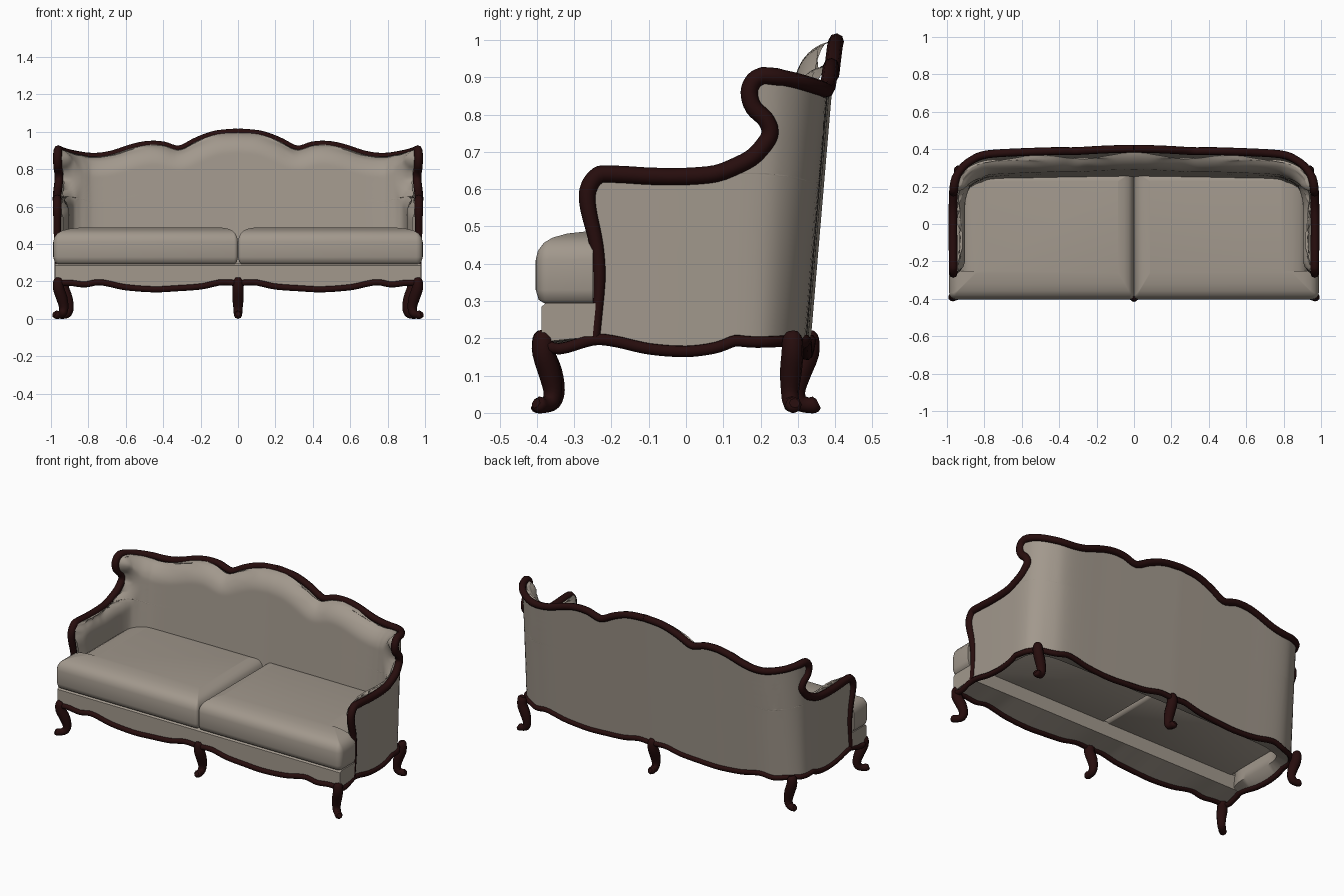
import bpy, math
from mathutils import Vector

if "Cube" in bpy.data.objects:
    bpy.data.objects.remove(bpy.data.objects["Cube"])


def material(name, rgb):
    m = bpy.data.materials.new(name)
    m.diffuse_color = (*rgb, 1)
    m.use_nodes = True
    m.node_tree.nodes["Principled BSDF"].inputs["Base Color"].default_value = m.diffuse_color
    return m


FABRIC = material("beige_fabric", (0.36, 0.315, 0.265))
WOOD = material("dark_wood", (0.02, 0.004, 0.004))


def smooth_line(pts, n=6):
    """Catmull-Rom samples through the given points."""
    p = [Vector(q) for q in pts]
    p = [2 * p[0] - p[1]] + p + [2 * p[-1] - p[-2]]
    out = []
    for a, b, c, d in zip(p, p[1:], p[2:], p[3:]):
        for i in range(n):
            t = i / n
            out.append(0.5 * (2 * b + (c - a) * t + (2 * a - 5 * b + 4 * c - d) * t * t
                              + (3 * b - a - 3 * c + d) * t ** 3))
    return out + [p[-2]]


def interp(table, x):
    if x <= table[0][0]:
        return table[0][1]
    for (x0, y0), (x1, y1) in zip(table, table[1:]):
        if x <= x1:
            return y0 + (y1 - y0) * (x - x0) / max(x1 - x0, 1e-9)
    return table[-1][1]


def select(ob):
    bpy.ops.object.select_all(action='DESELECT')
    ob.select_set(True)
    bpy.context.view_layer.objects.active = ob


def finish(ob, mat, mirror, angle):
    ob.data.materials.append(mat)
    if mirror:
        ob.modifiers.new("mirror", 'MIRROR')
    select(ob)
    bpy.ops.object.shade_smooth_by_angle(angle=math.radians(angle))


def mesh_object(name, verts, faces, mat, mirror=True, angle=40):
    me = bpy.data.meshes.new(name)
    me.from_pydata(verts, [], faces)
    ob = bpy.data.objects.new(name, me)
    bpy.context.collection.objects.link(ob)
    finish(ob, mat, mirror, angle)


def tube(name, pts, radii, mirror=True):
    """Round bar along a path with a radius at each point."""
    cu = bpy.data.curves.new(name, 'CURVE')
    cu.dimensions = '3D'
    cu.bevel_depth = 1.0
    cu.bevel_resolution = 2
    cu.use_fill_caps = True
    sp = cu.splines.new('POLY')
    sp.points.add(len(pts) - 1)
    for q, p, r in zip(sp.points, pts, radii):
        q.co = (*p, 1)
        q.radius = r
    ob = bpy.data.objects.new(name, cu)
    bpy.context.collection.objects.link(ob)
    select(ob)
    bpy.ops.object.convert(target='MESH')
    ob = bpy.context.view_layer.objects.active
    ob.data.materials.clear()
    finish(ob, WOOD, mirror, 50)


# Plan line of the shell, from the back centre round to the arm front
PLAN = smooth_line([(0, .403), (.3, .398), (.5, .394), (.77, .386), (.87, .35),
                    (.935, .285), (.963, .2), (.968, 0), (.966, -.3)], 10)
ARC = [0.0]
for a, b in zip(PLAN, PLAN[1:]):
    ARC.append(ARC[-1] + (b - a).length)
X_OF = [(s, p.x) for s, p in zip(ARC, PLAN)]
Y_OF = [(s, p.y) for s, p in zip(ARC, PLAN)]
S_OF_Y = [(p.y, s) for s, p in zip(ARC, PLAN)][::-1]

# Heights: scalloped back crest, front and side apron waves
CREST = [(p.x, p.y) for p in smooth_line(
    [(0, .997), (.12, .985), (.22, .95), (.315, .905), (.4, .927), (.48, .93), (.56, .915),
     (.68, .877), (.78, .866), (.88, .88), (.935, .895), (.963, .905)])]
WAVE_X = [(p.x, p.y) for p in smooth_line(
    [(0, .19), (.08, .195), (.13, .187), (.2, .172), (.32, .163), (.45, .157), (.6, .168),
     (.69, .187), (.75, .195), (.82, .183), (.9, .192), (.96, .19)], 4)]
WAVE_Y = [(p.x, p.y) for p in smooth_line(
    [(-.39, .19), (-.34, .172), (-.25, .196), (-.19, .192), (-.1, .172), (0, .165),
     (.08, .175), (.13, .193), (.17, .192), (.21, .19), (.285, .19)], 4)]

# Arm front, arm top and wing outline in (y, z), always rising
ARM = smooth_line([(-.245, .2), (-.232, .35), (-.24, .45), (-.262, .55), (-.263, .6),
                   (-.24, .635), (-.2, .643), (0, .647), (.1, .654), (.18, .685),
                   (.225, .73), (.235, .76), (.22, .79), (.185, .82), (.172, .86),
                   (.185, .892), (.21, .905)], 4)
for a, b in zip(ARM, ARM[1:]):
    b.y = max(b.y, a.y + .0006)
S_WING = interp(S_OF_Y, .21)
Z_WING = ARM[-1].y
EDGE = [(interp(S_OF_Y, p.x), p.y) for p in ARM]


def top_z(s):
    return interp(CREST, interp(X_OF, s)) if s < S_WING else Z_WING


def low_z(s):
    return interp(WAVE_X, interp(X_OF, s)) if s < S_WING else interp(WAVE_Y, interp(Y_OF, s))


def backness(s):
    return min(1, max(0, (interp(Y_OF, s) - .12) / .24))


def shell_point(s, z, inset=0.0):
    """Point on the leaning shell, moved inwards by inset."""
    e = .012
    x, y = interp(X_OF, s), interp(Y_OF, s)
    tx = interp(X_OF, s + e) - interp(X_OF, s - e)
    ty = interp(Y_OF, s + e) - interp(Y_OF, s - e)
    n = math.hypot(tx, ty)
    x, y = x + inset * ty / n, y - inset * tx / n
    return (x if s > 1e-6 else 0.0, y - backness(s) * .085 * (1 - z), z)


def row_z(s, z, low=None):
    low = low or low_z(s)
    return low + (z - .2) / (Z_WING - .2) * (top_z(s) - low)


# Upholstered shell: outer wall down, padded inner wall back up
BORDER = [(s, row_z(s, z)) for s, z in EDGE]
BORDER += [(S_WING * (1 - i / 50), top_z(S_WING * (1 - i / 50))) for i in range(51)]
COLS = 48
W = COLS + 1
verts, faces = [], []
rows = [(s, z, 0) for s, z in EDGE[::-1]] + [(s, z, 1) for s, z in EDGE]
for sf, zr, inner in rows:
    for c in range(W):
        s = sf * (1 - c / COLS)
        z = row_z(s, zr, .215 if inner else None)
        inset = 0
        if inner:
            d = min(math.hypot(s - a, z - b) for a, b in BORDER)
            t = 1 - min(1, d / (.08 + .03 * backness(s)))
            inset = (.065 + .037 * backness(s)) * math.sqrt(max(0, 1 - t * t))
        verts.append(shell_point(s, z, inset))
for r in range(len(rows) - 1):
    for c in range(COLS):
        a = r * W + c
        faces.append((a, a + W, a + 1 + W, a + 1))
mesh_object("upholstered_shell", verts, faces, FABRIC, angle=60)

# Carved rail along arm, wing and back crest
rail = [shell_point(s, z) for s, z in BORDER]
tube("arm_and_crest_rail", rail,
     [.014 + .009 * min(1, max(0, (p[2] - .3) / .3)) - .002 * (p[1] > .25) for p in rail])

# Seat base behind the front apron
verts, faces = [], []
N = 40
for i in range(N + 1):
    x = .978 * i / N
    z = interp(WAVE_X, x)
    verts += [(x, -.24, .295), (x, -.375, .295), (x, -.387, .285), (x, -.387, z), (x, -.24, .205)]
for i in range(N):
    for j in range(5):
        a, b = i * 5 + j, i * 5 + (j + 1) % 5
        faces.append((a, b, b + 5, a + 5))
faces.append([N * 5 + j for j in range(5)])
mesh_object("seat_base", verts, faces, FABRIC)

# Apron moulding all round the bottom edge
apron = [(x, -.387, z) for x, z in WAVE_X if x < .94]
apron += [(.96, -.38, .19)] + [(.97, y, z) for y, z in WAVE_Y if -.37 < y < -.26]
S_END = interp(S_OF_Y, -.25)
apron += [shell_point(S_END * (1 - i / 90), low_z(S_END * (1 - i / 90))) for i in range(91)]
tube("apron_moulding", apron, [.016] * len(apron))

# Seat cushions: plump stacked outlines, wider in front of the arms
# corner x, y, inward direction x, y, corner radius
CORNERS = [(.001, -.403, 1, 1, .02), (.988, -.403, -1, 1, .035), (.988, -.25, -1, 0, 0),
           (.93, -.25, -1, 0, 0), (.93, .285, -1, -1, .06), (.001, .285, 1, -1, .01)]
LEVELS = [(.03, .29), (.008, .303), (0, .33), (0, .41), (.006, .435), (.022, .456),
          (.045, .47), (.085, .481), (.14, .487)]


def cushion_ring(inset, z):
    ring = []
    for x, y, sx, sy, rad in CORNERS:
        k = .45 if sy and (sx > 0 or sy < 0) else 1     # crisper at the centre and back
        if not sy:
            ring.append((x + sx * inset, y, z))
            continue
        ix, iy = inset * (.6 if sx > 0 else 1), inset * (.4 if sy < 0 else 1)
        r = max(rad - inset * k, .003)
        cx, cy = x + sx * (ix + r), y + sy * (iy + r)
        arc = [(math.cos(a * math.pi / 8), math.sin(a * math.pi / 8)) for a in range(5)]
        if sx * sy > 0:
            arc.reverse()
            arc = [(u, v) for u, v in arc[::-1]]
        else:
            arc.reverse()
        ring += [(cx - sx * r * u, cy - sy * r * v, z) for u, v in arc]
    return ring


for side, label in ((1, "right"), (-1, "left")):
    verts = [(side * x, y, z) for lv in LEVELS for x, y, z in cushion_ring(*lv)]
    n = len(verts) // len(LEVELS)
    faces = [list(range(n))[::-1], list(range(n * (len(LEVELS) - 1), n * len(LEVELS)))]
    for k in range(len(LEVELS) - 1):
        for i in range(n):
            j = (i + 1) % n
            faces.append((k * n + i, k * n + j, k * n + n + j, k * n + n + i))
    if side < 0:
        faces = [tuple(f)[::-1] for f in faces]
    mesh_object(label + "_seat_cushion", verts, faces, FABRIC, mirror=False, angle=50)


# Curved legs: knee, slim ankle, foot scrolled outwards
def leg(name, x, y, dx, dy, mirror):
    shape = [(0, .216, .016), (.004, .2, .027), (.002, .16, .03), (-.018, .11, .03),
             (-.03, .06, .025), (-.022, .03, .023), (.0, .021, .021), (.02, .022, .022),
             (.03, .026, .014)]
    prof = smooth_line(shape, 3)
    tube(name, [(x + dx * p.x, y + dy * p.x, p.y) for p in prof], [p.z for p in prof], mirror)


leg("front_corner_legs", .957, -.38, .85, -.75, True)
leg("back_corner_legs", .93, .285, .9, .2, True)
leg("front_middle_leg", 0, -.38, 0, -1, False)
leg("back_middle_leg", 0, .325, 0, 1, False)
